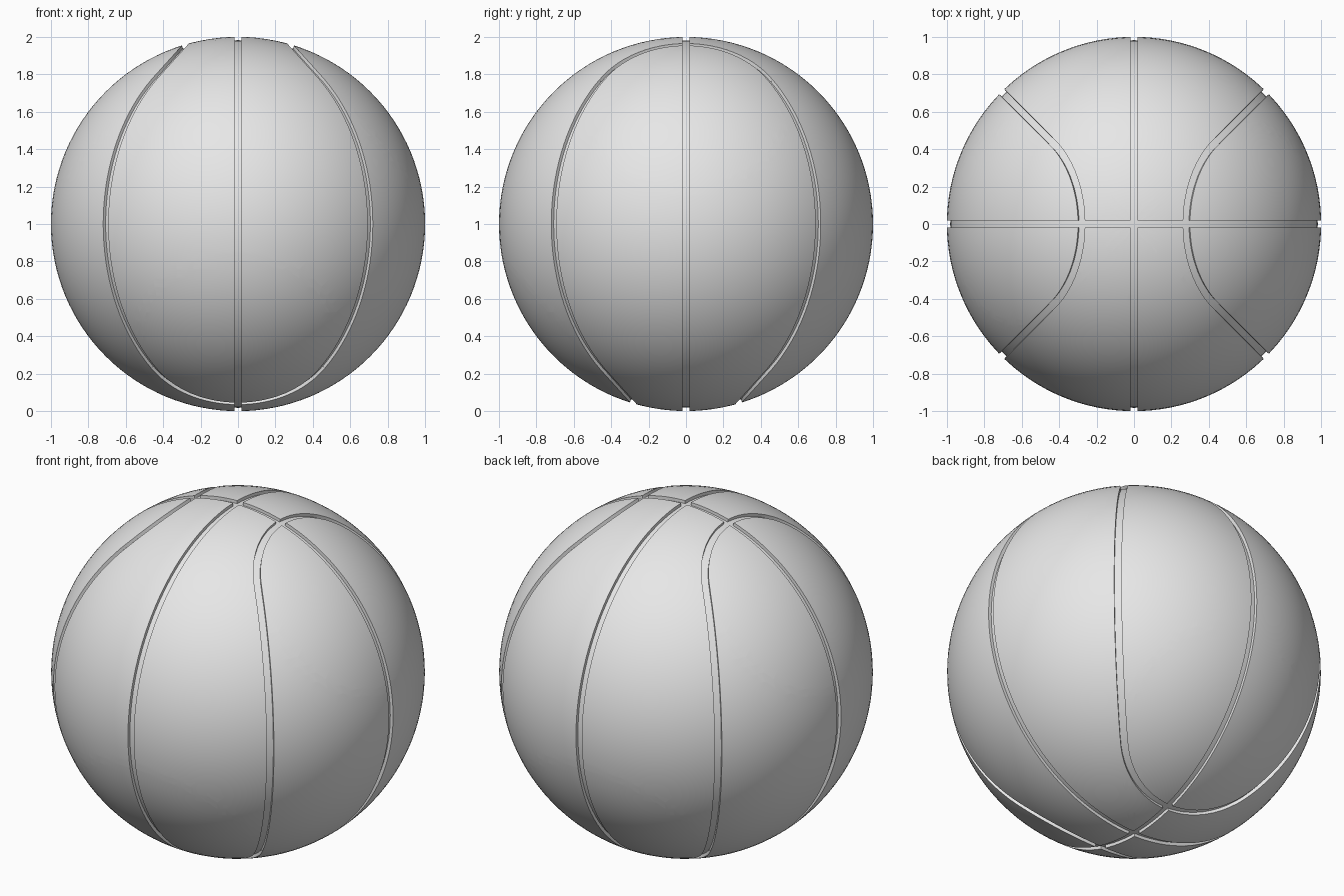
import bpy
import bmesh
import math
from mathutils import Vector

cube = bpy.data.objects.get("Cube")
if cube:
    bpy.data.objects.remove(cube, do_unlink=True)

HALF_WIDTH = 0.019                 # half the groove width
DEPTH = 0.018                      # groove depth
TILT = math.radians(48)            # tilt of the curved seam's axis from the pole
RADIUS = math.asin(math.sin(TILT) / math.sqrt(2))   # touches the diagonal seams
SPREAD = math.asin(HALF_WIDTH)

axis = Vector((math.sin(TILT), 0, math.cos(TILT)))
diagonal = Vector((1, -1, 0)).normalized()
touch = (axis - diagonal * axis.dot(diagonal)).normalized()
divider = axis.cross(touch)
crown = Vector((math.sin(TILT - RADIUS), 0, math.cos(TILT - RADIUS)))
if divider.dot(crown) < 0:
    divider.negate()
INNER = math.cos(RADIUS - SPREAD)
OUTER = math.cos(RADIUS + SPREAD)


def in_groove(p):
    """True where a point lies on one of the ball's grooves."""
    if min(abs(p.x), abs(p.y)) < HALF_WIDTH:
        return True
    # the lower half repeats the upper half turned a quarter
    a, b = (p.x, p.y) if p.z > 0 else (p.y, p.x)
    q = Vector((abs(a), abs(b), abs(p.z)))
    if q.dot(divider) > 0:
        return OUTER < q.dot(axis) < INNER
    return abs(q.dot(diagonal)) < HALF_WIDTH


# Plain sphere
bm = bmesh.new()
bmesh.ops.create_uvsphere(bm, u_segments=128, v_segments=64, radius=1)

# Groove borders: every border is a planar circle on the sphere
cuts = []
for normal in (Vector((1, 0, 0)), Vector((0, 1, 0)), diagonal, Vector((1, 1, 0)).normalized()):
    cuts += [(normal, HALF_WIDTH), (normal, -HALF_WIDTH)]
for side in (1, -1):
    for offset in (INNER, OUTER):
        cuts.append((Vector((side * axis.x, 0, axis.z)), offset))
        cuts.append((Vector((0, side * axis.x, -axis.z)), offset))
for normal, offset in cuts:
    bmesh.ops.bisect_plane(bm, geom=bm.verts[:] + bm.edges[:] + bm.faces[:],
                           dist=1e-5, plane_co=normal * offset, plane_no=normal)
bmesh.ops.remove_doubles(bm, verts=bm.verts[:], dist=2e-4)

# Sink the grooves
grooves = [f for f in bm.faces if in_groove(f.calc_center_median())]
for v in bm.verts:
    v.co.normalize()
result = bmesh.ops.extrude_face_region(bm, geom=grooves)
for item in result["geom"]:
    if isinstance(item, bmesh.types.BMVert):
        item.co *= 1 - DEPTH
left_over = [f for f in grooves if f.is_valid]
if left_over:
    bmesh.ops.delete(bm, geom=left_over, context="FACES")
bmesh.ops.recalc_face_normals(bm, faces=bm.faces[:])

mesh = bpy.data.meshes.new("ball")
bm.to_mesh(mesh)
bm.free()
ball = bpy.data.objects.new("ball", mesh)
ball.location.z = 1
bpy.context.collection.objects.link(ball)

# Light grey surface
grey = bpy.data.materials.new("light_grey")
grey.use_nodes = True
colour = (0.8, 0.8, 0.8, 1)
grey.diffuse_color = colour
grey.node_tree.nodes["Principled BSDF"].inputs["Base Color"].default_value = colour
mesh.materials.append(grey)

bpy.ops.object.select_all(action="DESELECT")
ball.select_set(True)
bpy.context.view_layer.objects.active = ball
bpy.ops.object.shade_smooth_by_angle(angle=math.radians(30))
